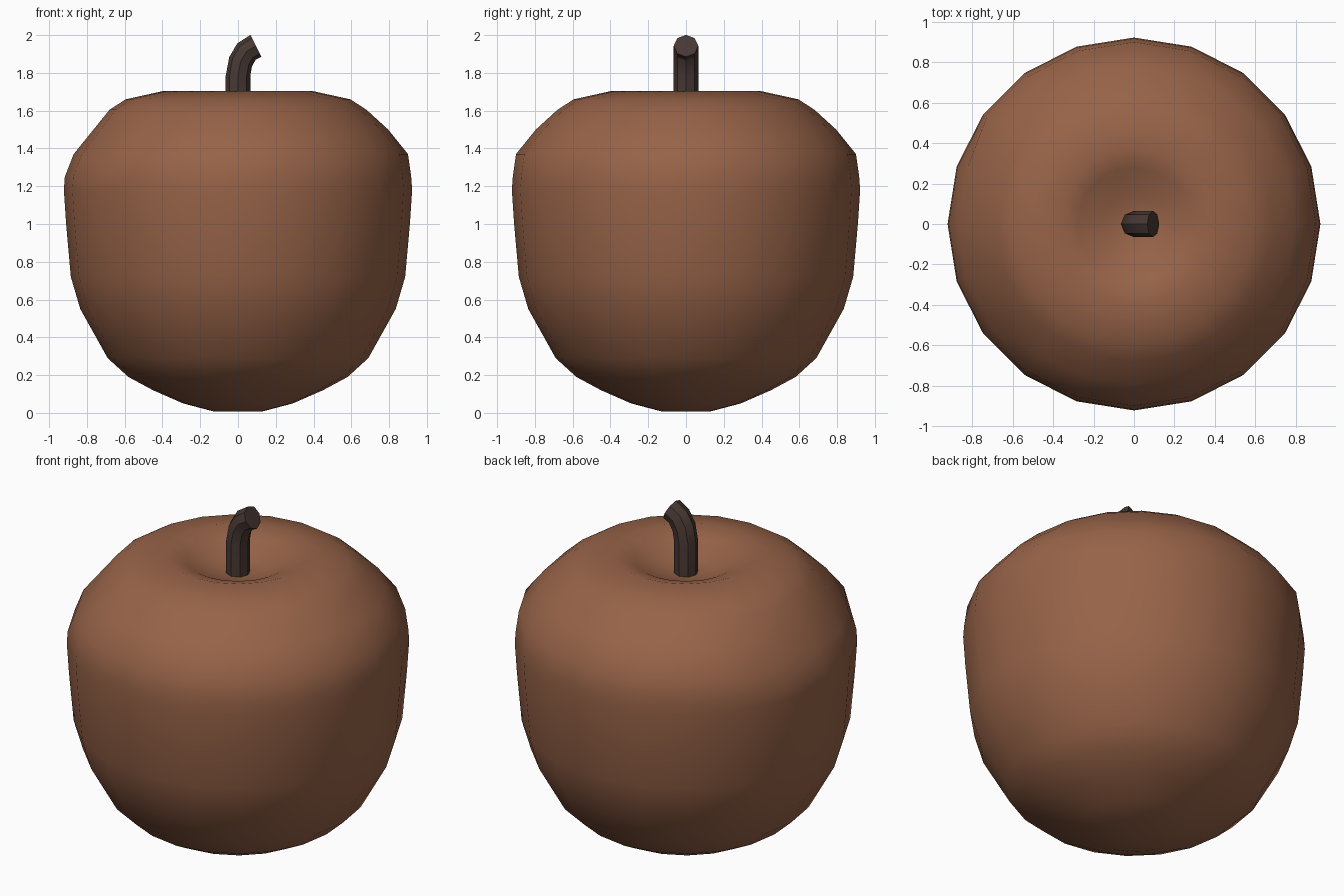
import bpy, bmesh, math
from mathutils import Vector

if "Cube" in bpy.data.objects:
    bpy.data.objects.remove(bpy.data.objects["Cube"])


def loft(name, rings, color, angle):
    """Skin a list of vertex rings, closing both ends."""
    bm = bmesh.new()
    loops = [[bm.verts.new(p) for p in ring] for ring in rings]
    n = len(loops[0])
    for a, b in zip(loops, loops[1:]):
        for i in range(n):
            j = (i + 1) % n
            bm.faces.new((a[i], a[j], b[j], b[i]))
    bm.faces.new(loops[0][::-1])
    bm.faces.new(loops[-1])
    bmesh.ops.recalc_face_normals(bm, faces=bm.faces)
    mesh = bpy.data.meshes.new(name)
    bm.to_mesh(mesh)
    bm.free()
    ob = bpy.data.objects.new(name, mesh)
    bpy.context.collection.objects.link(ob)
    mat = bpy.data.materials.new(name + "_color")
    mat.diffuse_color = (*color, 1)
    mat.use_nodes = True
    mat.node_tree.nodes["Principled BSDF"].inputs["Base Color"].default_value = mat.diffuse_color
    mesh.materials.append(mat)
    bpy.ops.object.select_all(action='DESELECT')
    ob.select_set(True)
    bpy.context.view_layer.objects.active = ob
    bpy.ops.object.shade_smooth_by_angle(angle=math.radians(angle))
    return ob


# Fruit body: 20-sided turned profile (radius, height), dimpled on top
profile = [(0.13, 0.008), (0.29, 0.05), (0.45, 0.12), (0.58, 0.19), (0.69, 0.29),
           (0.835, 0.55), (0.885, 0.72), (0.91, 1.0), (0.922, 1.18), (0.917, 1.25),
           (0.90, 1.37), (0.795, 1.50), (0.68, 1.605), (0.595, 1.66), (0.39, 1.705),
           (0.28, 1.67), (0.15, 1.605), (0.04, 1.59)]
body_rings = []
for r, z in profile:
    ring = []
    for i in range(20):
        a = math.tau * i / 20
        # slight dent on the left shoulder
        dent = 0.03 if 9 <= i <= 12 and 1.3 < z < 1.55 else 0
        ring.append(((r - dent) * math.cos(a), (r - dent) * math.sin(a), z))
    body_rings.append(ring)
loft("fruit_body", body_rings, (0.31, 0.125, 0.065), 60)

# Stem: 8-sided tube bending towards +x (x, z, tilt in degrees)
stem_rings = []
for x, z, tilt in [(0, 1.585, 0), (0, 1.785, 0), (0.014, 1.86, 22),
                   (0.045, 1.913, 42), (0.095, 1.943, 63)]:
    t = math.radians(tilt)
    side = Vector((math.cos(t), 0, -math.sin(t)))
    stem_rings.append([Vector((x, 0, z)) + 0.065 * (
        math.cos(math.tau * i / 8) * side
        + math.sin(math.tau * i / 8) * Vector((0, 1, 0))) for i in range(8)])
loft("stem", stem_rings, (0.065, 0.04, 0.033), 30)
